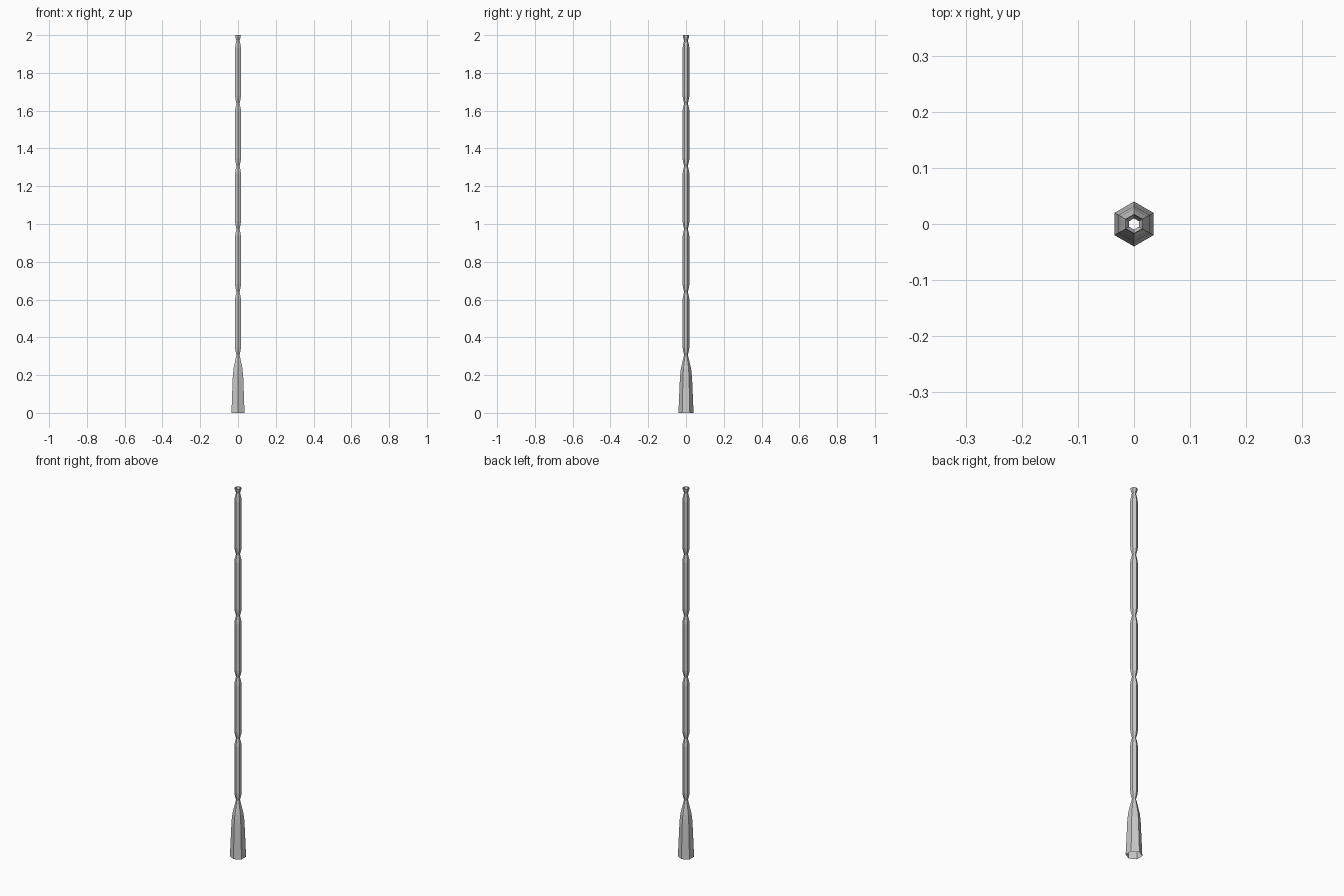
import bpy, bmesh, math

if "Cube" in bpy.data.objects:
    bpy.data.objects.remove(bpy.data.objects["Cube"])

SIDES = 6


def hex_tube(name, profile):
    """Open-ended six-sided tube from (radius, height) pairs, corners on +/-y."""
    bm = bmesh.new()
    rings = []
    for r, z in profile:
        rings.append([bm.verts.new((r * math.cos(math.pi / 2 + i * math.tau / SIDES),
                                    r * math.sin(math.pi / 2 + i * math.tau / SIDES), z))
                      for i in range(SIDES)])
    for low, high in zip(rings, rings[1:]):
        for i in range(SIDES):
            j = (i + 1) % SIDES
            bm.faces.new((low[i], low[j], high[j], high[i]))
    mesh = bpy.data.meshes.new(name)
    bm.to_mesh(mesh)
    bm.free()
    obj = bpy.data.objects.new(name, mesh)
    bpy.context.collection.objects.link(obj)
    return obj


NECK, BODY = 0.010, 0.018
FIRST, STEP, COUNT = 0.307, 0.333, 5

# Flared base socket, hollow underneath
hex_tube("base_socket", [(0.040, 0), (0.032, 0.19), (0.027, 0.235), (NECK, FIRST)])

# Stalk segments, pinched at each joint
for n in range(COUNT):
    z0 = FIRST + n * STEP
    z1 = z0 + STEP
    hex_tube(f"stalk_segment_{n + 1}", [
        (NECK, z0), (0.016, z0 + 0.025), (BODY, z0 + 0.04),
        (BODY, z1 - 0.04), (0.016, z1 - 0.025), (NECK, z1)])

# Small flared open tip
hex_tube("tip", [(NECK, FIRST + COUNT * STEP), (0.016, 1.99), (0.017, 2.0)])
